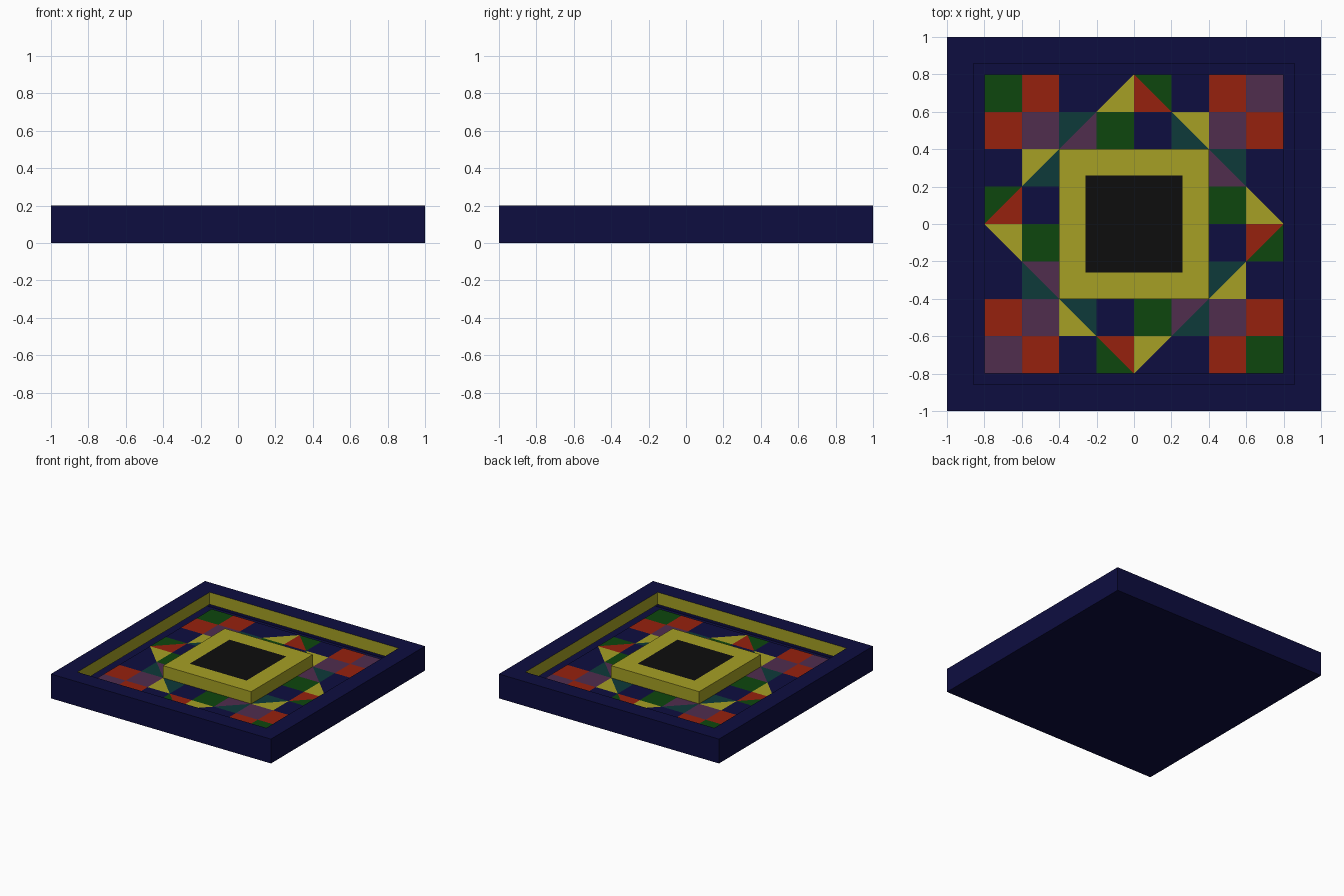
import bpy, bmesh
from mathutils import Matrix, Vector
from math import pi

if "Cube" in bpy.data.objects:
    bpy.data.objects.remove(bpy.data.objects["Cube"])

COLOURS = {
    "navy": (0.004, 0.004, 0.051),
    "yellow": (0.381, 0.352, 0.018),
    "red": (0.305, 0.015, 0.004),
    "green": (0.004, 0.061, 0.004),
    "purple": (0.080, 0.026, 0.076),
    "teal": (0.004, 0.041, 0.041),
    "black": (0.004, 0.004, 0.004),
}
NAMES = list(COLOURS)
CELL = 0.2
FLOOR = 0.1
TOP = 0.2


def make_material(name, rgb):
    mat = bpy.data.materials.new(name)
    mat.use_nodes = True
    mat.diffuse_color = (*rgb, 1)
    mat.node_tree.nodes["Principled BSDF"].inputs["Base Color"].default_value = (*rgb, 1)
    return mat


MATERIALS = [make_material(n, c) for n, c in COLOURS.items()]


def finish(bm, name):
    mesh = bpy.data.meshes.new(name)
    bm.to_mesh(mesh)
    bm.free()
    for mat in MATERIALS:
        mesh.materials.append(mat)
    obj = bpy.data.objects.new(name, mesh)
    bpy.context.collection.objects.link(obj)
    return obj


def box(width, z0, z1):
    bm = bmesh.new()
    place = Matrix.Translation((0, 0, (z0 + z1) / 2)) @ Matrix.Diagonal((width, width, z1 - z0, 1))
    bmesh.ops.create_cube(bm, size=1, matrix=place)
    bm.normal_update()
    top = max(bm.faces, key=lambda f: f.normal.z)
    return bm, top


def paint(faces, colour):
    for f in faces:
        f.material_index = NAMES.index(colour)


# Tray: rim with a sunken opening, yellow inner walls, open where the mosaic sits
bm, top = box(2, 0, TOP)
bmesh.ops.inset_region(bm, faces=[top], thickness=CELL)
walls = bmesh.ops.extrude_discrete_faces(bm, faces=[top])["faces"]
floor = walls[0]
bmesh.ops.translate(bm, verts=floor.verts, vec=(0, 0, FLOOR - TOP))
bm.normal_update()
paint([f for f in bm.faces if abs(f.normal.z) < 0.5
       and max(abs(f.calc_center_median().x), abs(f.calc_center_median().y)) < 0.9], "yellow")
bmesh.ops.delete(bm, geom=[floor], context="FACES_ONLY")
finish(bm, "tray")

# Raised centre block with an inset dark square on top
bm, top = box(4 * CELL, FLOOR, TOP)
paint(bm.faces, "yellow")
bmesh.ops.inset_region(bm, faces=[top], thickness=CELL)
paint([top], "black")
finish(bm, "centre_block")

# Mosaic: one quarter described as two rows of cells, turned four times.
# Each cell is a plain colour, or (diagonal, upper colour, lower colour).
ROWS = [
    ["corner", "red", "navy", ("/", "navy", "yellow"), ("\\", "green", "red"), "navy"],
    ["red", "purple", ("/", "teal", "purple"), "green", "navy", ("\\", "yellow", "teal")],
]


def add_face(bm, points, turn, colour):
    face = bm.faces.new([bm.verts.new(turn @ Vector((x, y, FLOOR))) for x, y in points])
    paint([face], colour)


bm = bmesh.new()
for quarter in range(4):
    turn = Matrix.Rotation(-quarter * pi / 2, 4, "Z")
    for r, row in enumerate(ROWS):
        for c, cell in enumerate(row):
            x0, y1 = (c - 4) * CELL, (4 - r) * CELL
            x1, y0 = x0 + CELL, y1 - CELL
            a, b, d, e = (x0, y0), (x1, y0), (x1, y1), (x0, y1)
            if cell == "corner":
                cell = "purple" if quarter % 2 else "green"
            if isinstance(cell, str):
                add_face(bm, (a, b, d, e), turn, cell)
            elif cell[0] == "/":
                add_face(bm, (a, d, e), turn, cell[1])
                add_face(bm, (a, b, d), turn, cell[2])
            else:
                add_face(bm, (b, d, e), turn, cell[1])
                add_face(bm, (a, b, e), turn, cell[2])
bmesh.ops.remove_doubles(bm, verts=bm.verts, dist=0.001)
finish(bm, "mosaic_floor")
